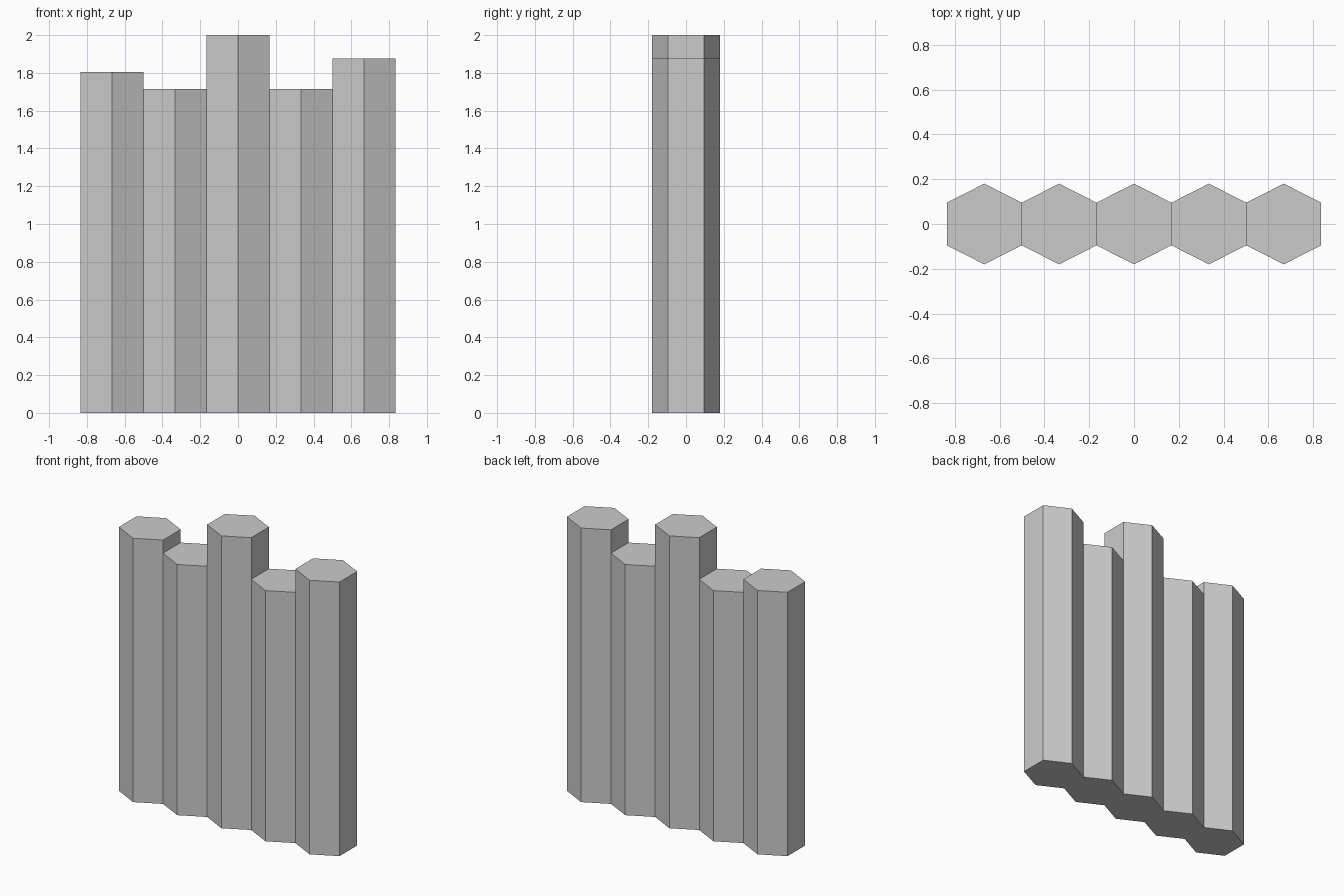
import bpy, bmesh

if "Cube" in bpy.data.objects:
    bpy.data.objects.remove(bpy.data.objects["Cube"])

PITCH = 0.334           # column width and spacing
HALF = PITCH / 2
# Slightly squashed hexagon, points towards front and back
HEXAGON = [(0, -0.18), (HALF, -0.095), (HALF, 0.095),
           (0, 0.18), (-HALF, 0.095), (-HALF, -0.095)]
HEIGHTS = [1.805, 1.715, 2.0, 1.715, 1.875]


def hex_column(name, x, height):
    bm = bmesh.new()
    base = bm.faces.new([bm.verts.new((px, py, 0)) for px, py in HEXAGON])
    # Extrude a copy of the base upwards, keeping the bottom cap
    top = bmesh.ops.extrude_face_region(bm, geom=[base], use_keep_orig=True)
    verts = [g for g in top["geom"] if isinstance(g, bmesh.types.BMVert)]
    bmesh.ops.translate(bm, verts=verts, vec=(0, 0, height))
    bmesh.ops.recalc_face_normals(bm, faces=bm.faces)
    mesh = bpy.data.meshes.new(name)
    bm.to_mesh(mesh)
    bm.free()
    obj = bpy.data.objects.new(name, mesh)
    obj.location.x = x
    bpy.context.collection.objects.link(obj)


# Row of five touching columns, left to right
for i, height in enumerate(HEIGHTS):
    hex_column(f"hex_column_{i + 1}", (i - 2) * PITCH, height)
